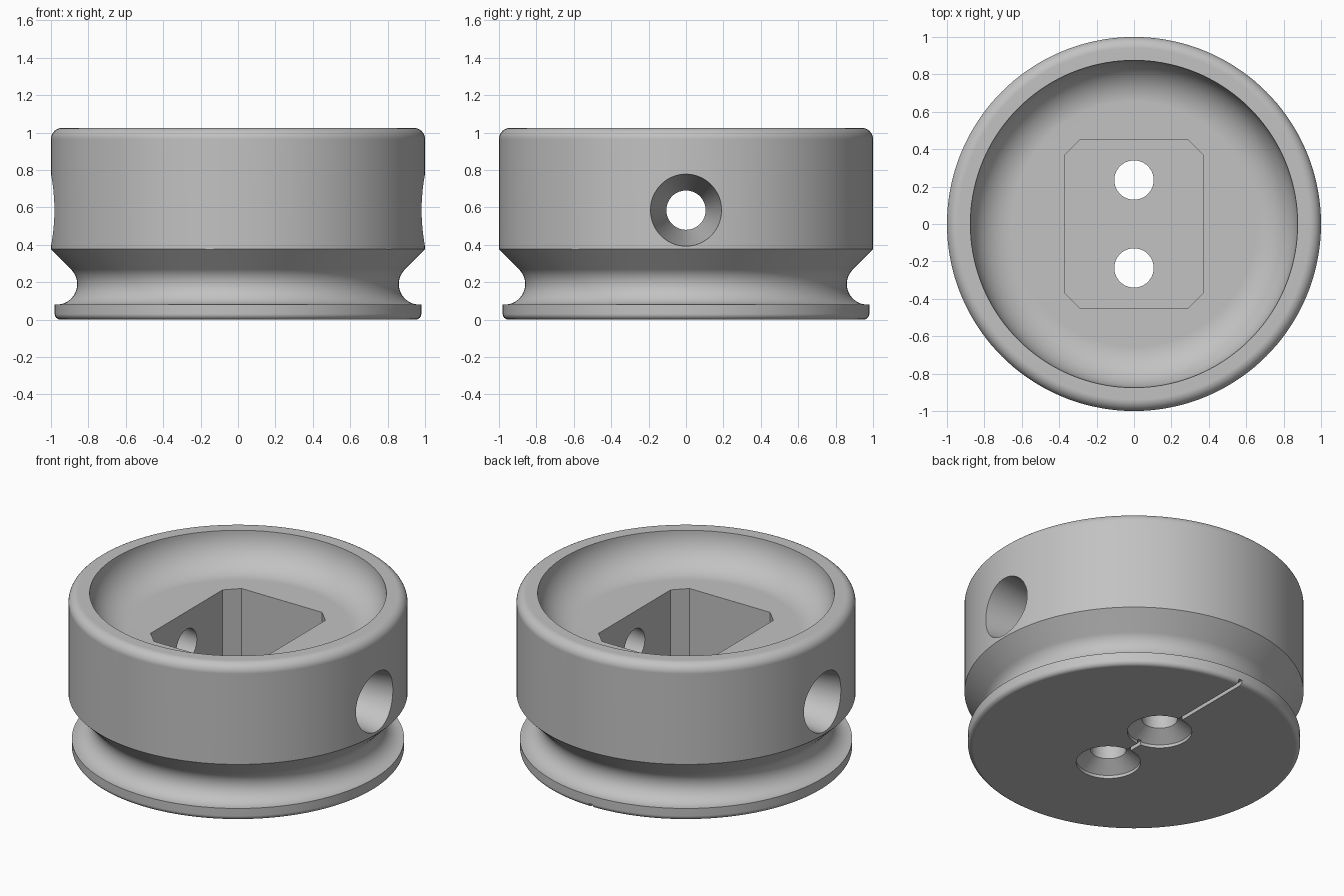
import bpy, bmesh
from math import sin, cos, pi, radians
from mathutils import Matrix

old = bpy.data.objects.get("Cube")
if old:
    bpy.data.objects.remove(old, do_unlink=True)

grey = bpy.data.materials.new("light grey")
grey.use_nodes = True
grey.diffuse_color = (0.54, 0.54, 0.54, 1)
grey.node_tree.nodes["Principled BSDF"].inputs["Base Color"].default_value = grey.diffuse_color


def arc(cx, cz, r, start, end, steps):
    """Points along a circular arc, angles in degrees."""
    angles = [radians(start + (end - start) * i / steps) for i in range(steps + 1)]
    return [(cx + r * cos(a), cz + r * sin(a)) for a in angles]


def finish(bm, name):
    bmesh.ops.remove_doubles(bm, verts=bm.verts[:], dist=1e-5)
    bmesh.ops.recalc_face_normals(bm, faces=bm.faces[:])
    mesh = bpy.data.meshes.new(name)
    bm.to_mesh(mesh)
    bm.free()
    ob = bpy.data.objects.new(name, mesh)
    mesh.materials.append(grey)
    bpy.context.collection.objects.link(ob)
    return ob


def lathe(name, profile, segments, matrix=Matrix()):
    """Turn an (r, z) profile that starts and ends on the axis."""
    bm = bmesh.new()
    verts = [bm.verts.new((r, 0, z)) for r, z in profile]
    edges = [bm.edges.new(pair) for pair in zip(verts, verts[1:])]
    bmesh.ops.spin(bm, geom=verts + edges, cent=(0, 0, 0), axis=(0, 0, 1),
                   angle=2 * pi, steps=segments, use_merge=True)
    bm.transform(matrix)
    return finish(bm, name)


def prism(name, outline, z0, z1):
    bm = bmesh.new()
    face = bm.faces.new([bm.verts.new((x, y, z0)) for x, y in outline])
    top = bmesh.ops.extrude_face_region(bm, geom=[face])["geom"]
    moved = [v for v in top if isinstance(v, bmesh.types.BMVert)]
    bmesh.ops.translate(bm, verts=moved, vec=(0, 0, z1 - z0))
    return finish(bm, name)


# Turned body: foot disc, waist groove, flared wall, rounded rim, dished top
H = 1.025
profile = [(0, 0)]
profile += arc(0.95, 0.03, 0.03, -90, 0, 6)
profile += [(0.98, 0.08)]
profile += arc(0.97, 0.19, 0.11, 270, 135, 20)
profile += [(1, 0.376)]
profile += arc(0.94, H - 0.06, 0.06, 0, 90, 8)
profile += arc(0.655, H, 0.22, 0, -90, 18)
profile += [(0, H - 0.22)]
body = lathe("body", profile, 144)

# Chamfered rectangular pocket
px, py, c = 0.37, 0.45, 0.08
pocket = prism("pocket_cutter", [
    (px - c, py), (-px + c, py), (-px, py - c), (-px, -py + c),
    (-px + c, -py), (px - c, -py), (px, -py + c), (px, py - c)], 0.25, 1.3)

# Tapered side holes through both walls
side_matrix = Matrix.Translation((0, 0, 0.585)) @ Matrix.Rotation(pi / 2, 4, 'Y')
side = lathe("side_hole_cutter", [
    (0, -1.1), (0.207, -1.1), (0.105, -0.39), (0.105, 0.39), (0.207, 1.1), (0, 1.1)],
    64, side_matrix)

# Countersunk holes in the base
cutters = [pocket, side]
for label, y in (("front", -0.235), ("back", 0.235)):
    cutters.append(lathe(label + "_hole_cutter", [
        (0, -0.1), (0.19, -0.1), (0.19, 0.02), (0.105, 0.085), (0.105, 0.4), (0, 0.4)],
        64, Matrix.Translation((0, y, 0))))

# Fine groove from the holes to the back edge
w = 0.0125
cutters.append(prism("groove_cutter", [(-w, -0.235), (w, -0.235), (w, 1.1), (-w, 1.1)], -0.1, 0.026))

# Cut the body and bake the result
for cutter in cutters:
    cutter.hide_render = True
    mod = body.modifiers.new(cutter.name, 'BOOLEAN')
    mod.operation = 'DIFFERENCE'
    mod.solver = 'EXACT'
    mod.object = cutter
bpy.context.view_layer.update()
cut = bpy.data.meshes.new_from_object(body.evaluated_get(bpy.context.evaluated_depsgraph_get()))
body.modifiers.clear()
body.data = cut
for cutter in cutters:
    bpy.data.objects.remove(cutter, do_unlink=True)

# Smooth curves, crisp edges
bpy.ops.object.select_all(action='DESELECT')
body.select_set(True)
bpy.context.view_layer.objects.active = body
bpy.ops.object.shade_smooth_by_angle(angle=radians(25))
weighted = body.modifiers.new("weighted_normals", 'WEIGHTED_NORMAL')
weighted.keep_sharp = True
